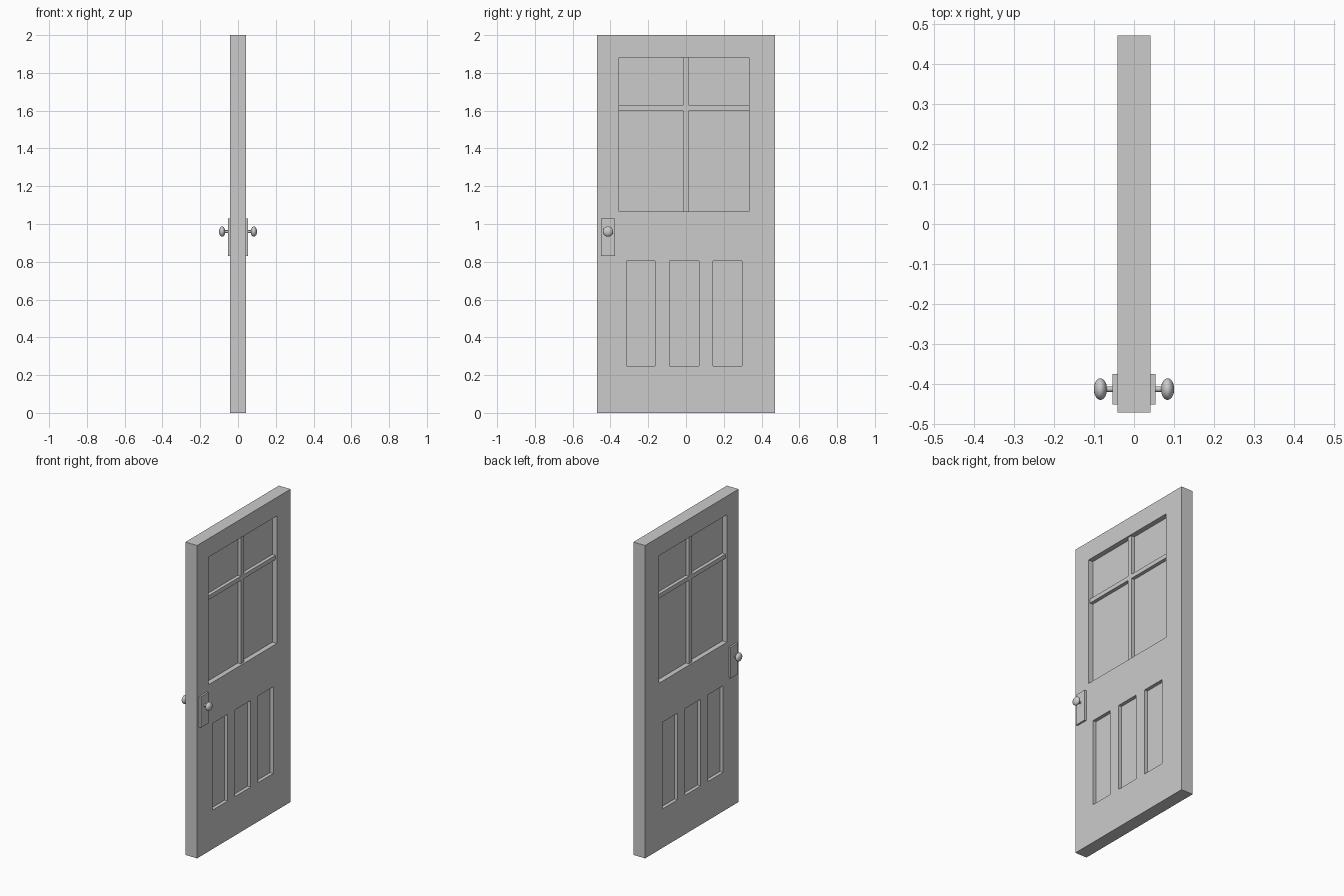
import bpy, math

if "Cube" in bpy.data.objects:
    bpy.data.objects.remove(bpy.data.objects["Cube"])

HALF = 0.0415            # half the slab thickness
WIN = (-0.355, 0.333, 1.066, 1.881)
PANE_DEPTH = 0.032
PANEL_DEPTH = 0.022
BAR_INSET = 0.010


def box(name, x0, x1, y0, y1, z0, z1):
    bpy.ops.mesh.primitive_cube_add(size=1, location=((x0 + x1) / 2, (y0 + y1) / 2, (z0 + z1) / 2))
    ob = bpy.context.object
    ob.name = name
    ob.scale = (x1 - x0, y1 - y0, z1 - z0)
    bpy.ops.object.transform_apply(location=False, rotation=False, scale=True)
    return ob


def recess(door, rect, depth):
    # cut the same pocket into both faces
    for s in (-1, 1):
        xs = sorted((s * (HALF - depth), s * (HALF + 0.05)))
        cutter = box("recess_cutter", *xs, *rect)
        mod = door.modifiers.new("recess", 'BOOLEAN')
        mod.operation = 'DIFFERENCE'
        mod.solver = 'EXACT'
        mod.object = cutter
        bpy.context.view_layer.objects.active = door
        bpy.ops.object.modifier_apply(modifier=mod.name)
        bpy.data.objects.remove(cutter, do_unlink=True)


# door slab with window and lower panel recesses
door = box("door_slab", -HALF, HALF, -0.472, 0.472, 0, 2)
recess(door, WIN, PANE_DEPTH)
for y0, y1 in ((-0.315, -0.163), (-0.088, 0.069), (0.143, 0.297)):
    recess(door, (y0, y1, 0.249, 0.803), PANEL_DEPTH)

# window glazing bars
bx = HALF - BAR_INSET
box("vertical_glazing_bar", -bx, bx, -0.015, 0.015, WIN[2], WIN[3])
for name, y0, y1 in (("left", WIN[0], -0.015), ("right", 0.015, WIN[1])):
    box(name + "_glazing_bar", -bx, bx, y0, y1, 1.600, 1.627)

# lock plate, stem and knob on each face
KY, KZ = -0.413, 0.960
for s, side in ((1, "outer"), (-1, "inner")):
    xs = sorted((s * (HALF - 0.002), s * 0.0535))
    box(side + "_lock_plate", *xs, -0.451, -0.375, 0.830, 1.028)
    bpy.ops.mesh.primitive_cylinder_add(vertices=24, radius=0.007, depth=0.03,
                                        location=(s * 0.063, KY, KZ), rotation=(0, math.pi / 2, 0))
    bpy.context.object.name = side + "_knob_stem"
    bpy.ops.object.shade_smooth_by_angle()
    bpy.ops.mesh.primitive_uv_sphere_add(segments=32, ring_count=16, radius=0.027,
                                         location=(s * 0.084, KY, KZ), rotation=(0, math.pi / 2, 0))
    knob = bpy.context.object
    knob.name = side + "_knob"
    knob.scale = (1, 1, 0.61)
    bpy.ops.object.shade_smooth()
